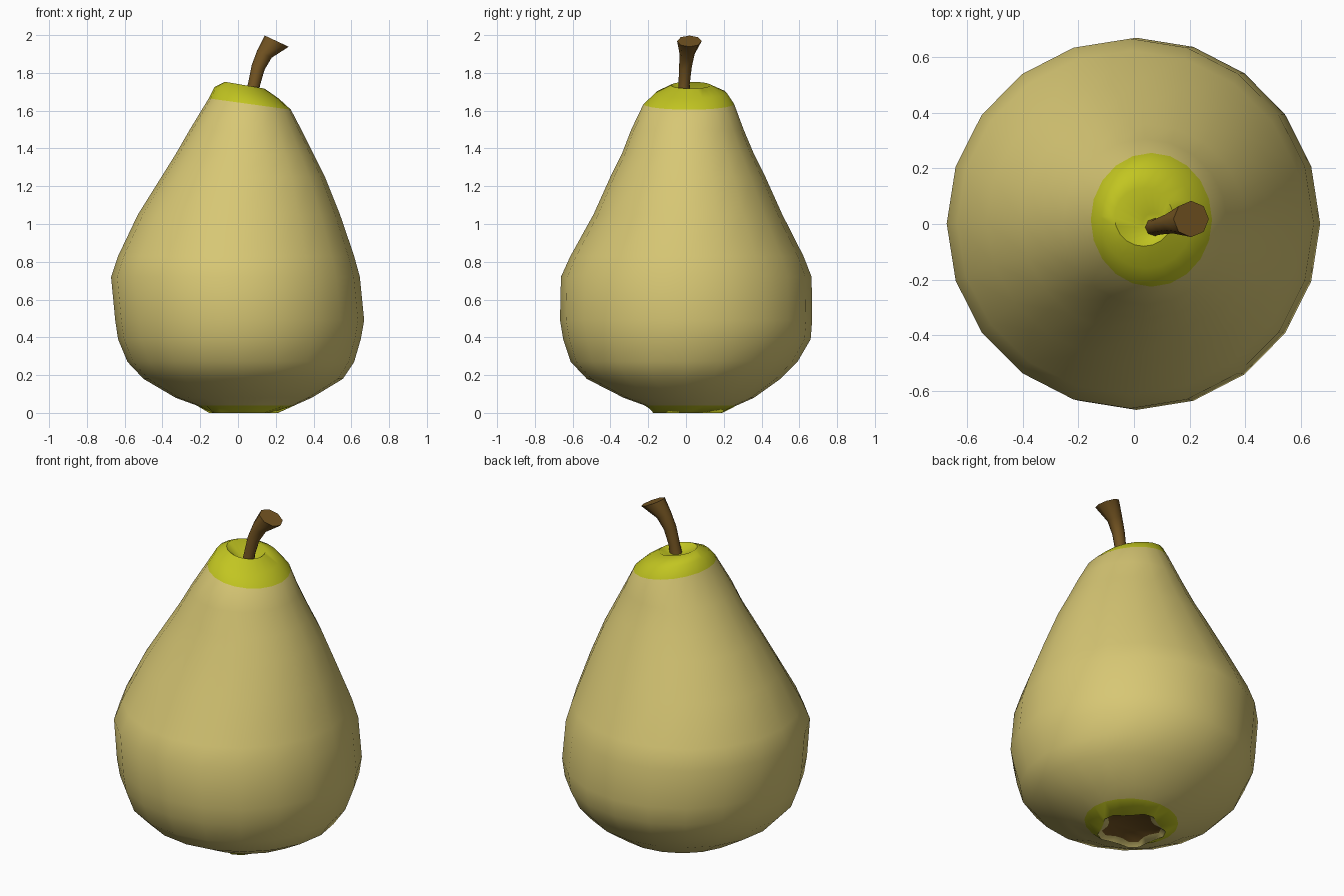
import bpy, bmesh, math
from mathutils import Vector

if "Cube" in bpy.data.objects:
    bpy.data.objects.remove(bpy.data.objects["Cube"])


def material(name, rgb):
    m = bpy.data.materials.new(name)
    m.diffuse_color = (*rgb, 1)
    m.use_nodes = True
    m.node_tree.nodes["Principled BSDF"].inputs["Base Color"].default_value = m.diffuse_color
    return m


SKIN = material("pale yellow skin", (0.68, 0.57, 0.175))
GREEN = material("yellow green", (0.54, 0.56, 0.015))
BROWN = material("brown", (0.175, 0.09, 0.016))


def loft(name, rings, bands, mats, angle):
    """Skin a stack of rings; bands gives the material of each band, including both end caps."""
    bm = bmesh.new()
    loops = [[bm.verts.new(p) for p in ring] for ring in rings]
    n = len(loops[0])

    def cap(loop, mat):
        f = bm.faces.new(loop)
        f.material_index = mat

    cap(loops[0][::-1], bands[0])
    for a, b, mat in zip(loops, loops[1:], bands[1:]):
        for i in range(n):
            j = (i + 1) % n
            f = bm.faces.new((a[i], a[j], b[j], b[i]))
            f.material_index = mat
    cap(loops[-1], bands[-1])
    bmesh.ops.recalc_face_normals(bm, faces=bm.faces)
    me = bpy.data.meshes.new(name)
    bm.to_mesh(me)
    bm.free()
    for m in mats:
        me.materials.append(m)
    me.shade_smooth()
    me.set_sharp_from_angle(angle=math.radians(angle))
    ob = bpy.data.objects.new(name, me)
    bpy.context.collection.objects.link(ob)
    return ob


SIDES = 20


def body_ring(z, x0, x1, y0, y1, tilt=0, wave=0):
    """Oval ring from its extents; tilt lifts the left side, wave makes a ragged outline."""
    pts = []
    for i in range(SIDES):
        a = math.tau * i / SIDES
        c, s = math.cos(a), math.sin(a)
        k = 1 + wave * (1 if i % 4 < 2 else -1)
        pts.append(((x0 + x1) / 2 + (x1 - x0) / 2 * c * k,
                    (y0 + y1) / 2 + (y1 - y0) / 2 * s * k, z - tilt * c))
    return pts


# Pear body: blossom end, belly, neck, green crown with a dimple
profile = [
    (0.020, -0.12, 0.17, -0.14, 0.15, 0, 0.12),
    (0.000, -0.15, 0.20, -0.17, 0.18, 0, 0.07),
    (0.040, -0.22, 0.30, -0.22, 0.27),
    (0.080, -0.33, 0.39, -0.33, 0.36),
    (0.180, -0.50, 0.555, -0.525, 0.50),
    (0.270, -0.585, 0.615, -0.61, 0.59),
    (0.390, -0.635, 0.65, -0.65, 0.66),
    (0.490, -0.65, 0.668, -0.667, 0.668),
    (0.720, -0.672, 0.645, -0.662, 0.665),
    (0.830, -0.635, 0.615, -0.612, 0.622),
    (1.050, -0.53, 0.54, -0.49, 0.51),
    (1.250, -0.405, 0.46, -0.40, 0.42),
    (1.370, -0.33, 0.40, -0.34, 0.36),
    (1.500, -0.255, 0.335, -0.29, 0.305),
    (1.635, -0.155, 0.28, -0.225, 0.255, 0.03),
    (1.695, -0.125, 0.215, -0.16, 0.215, 0.03),
    (1.735, -0.07, 0.14, -0.08, 0.13, 0.018),
    (1.690, 0.03, 0.11, -0.04, 0.04),
]
bands = [2, 0, 1] + [0] * 12 + [1] * 4
loft("pear_body", [body_ring(*p) for p in profile], bands, [SKIN, GREEN, BROWN], 60)

# Stem: bent tube flaring to a slanted cut end
stem = [  # centre x, y, z, lean angle from vertical, radius
    (0.070, -0.012, 1.66, 12, 0.036),
    (0.085, -0.010, 1.74, 14, 0.032),
    (0.107, -0.003, 1.83, 20, 0.036),
    (0.140, 0.006, 1.90, 27, 0.043),
    (0.205, 0.018, 1.968, 25, 0.070),
]
rings = []
for x, y, z, lean, r in stem:
    t = math.radians(lean)
    u = Vector((math.cos(t), 0, -math.sin(t)))
    rings.append([Vector((x, y, z)) + u * r * math.cos(a) + Vector((0, 1, 0)) * r * 0.93 * math.sin(a)
                  for a in (math.tau * i / 8 for i in range(8))])
loft("stem", rings, [0] * 6, [BROWN], 50)
